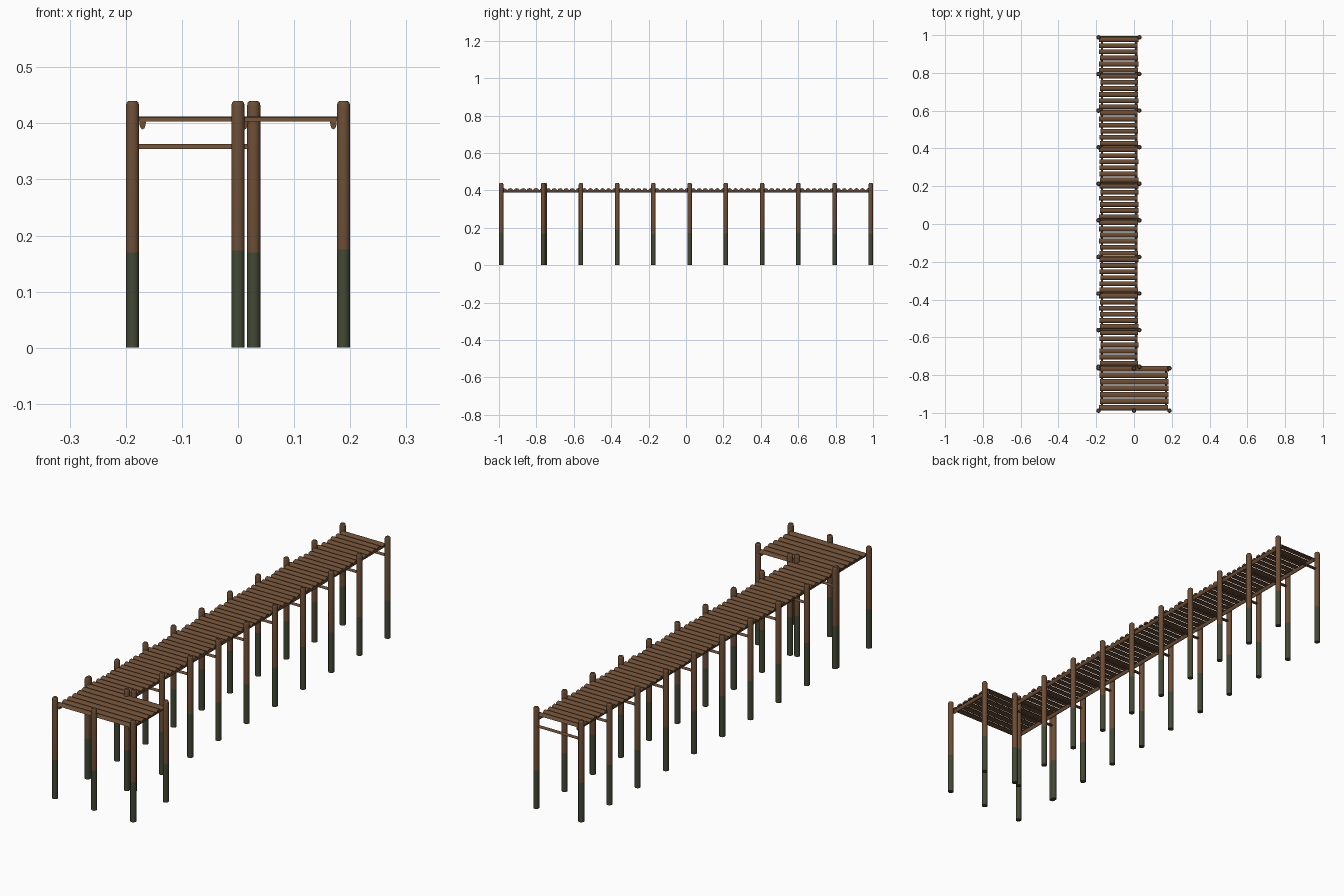
import bpy, math, random
from mathutils import Matrix, Vector

random.seed(4)
old = bpy.data.objects.get("Cube")
if old:
    bpy.data.objects.remove(old)


def material(name, color):
    m = bpy.data.materials.new(name)
    m.use_nodes = True
    m.diffuse_color = color
    m.node_tree.nodes["Principled BSDF"].inputs["Base Color"].default_value = color
    return m


WOOD = material("brown wood", (0.15, 0.075, 0.036, 1))
ALGAE = material("algae green wood", (0.055, 0.065, 0.034, 1))


def add_mesh(name, verts, faces, mats):
    mesh = bpy.data.meshes.new(name)
    mesh.from_pydata(verts, [], faces)
    for m in mats:
        mesh.materials.append(m)
    obj = bpy.data.objects.new(name, mesh)
    bpy.context.collection.objects.link(obj)
    for p in mesh.polygons:
        p.use_smooth = len(p.vertices) == 4
    return obj


def post(name, x, y, waterline):
    # Stacked rings: straight shaft, wet lower part, rounded top
    n, r, h = 12, 0.012, 0.44
    rings = [(r, 0), (r, waterline), (r, h - 0.009), (r * 0.88, h - 0.003), (r * 0.6, h)]
    verts = [(x + q * math.cos(math.tau * i / n), y + q * math.sin(math.tau * i / n), z)
             for q, z in rings for i in range(n)]
    faces = [(k * n + i, k * n + (i + 1) % n, (k + 1) * n + (i + 1) % n, (k + 1) * n + i)
             for k in range(len(rings) - 1) for i in range(n)]
    faces += [tuple(reversed(range(n))), tuple(range((len(rings) - 1) * n, len(rings) * n))]
    obj = add_mesh(name, verts, faces, [WOOD, ALGAE])
    for p in obj.data.polygons:
        p.material_index = int(p.center.z < waterline)


def half_log(name, start, end, width, height, up=1):
    # Half-round timber, its flat side down (up=1) or up (up=-1)
    a, b = Vector(start), Vector(end)
    side = (b - a).normalized().cross(Vector((0, 0, 1)))
    n = 7
    section = [(math.cos(math.pi * i / (n - 1)) * width / 2,
                math.sin(math.pi * i / (n - 1)) * height * up) for i in range(n)]
    verts = [p + side * s + Vector((0, 0, z)) for p in (a, b) for s, z in section]
    faces = [(i, (i + 1) % n, n + (i + 1) % n, n + i) for i in range(n)]
    faces += [tuple(reversed(range(n))), tuple(range(n, 2 * n))]
    if up > 0:
        faces = [tuple(reversed(f)) for f in faces]
    obj = add_mesh(name, verts, faces, [WOOD])
    obj.data.polygons[n - 1].use_smooth = False
    obj.data.set_sharp_from_angle(angle=math.radians(40))


LEFT, RIGHT, END = -0.188, 0.028, 0.988
PITCH = 0.1937
DECK = 0.403

# Walkway posts with a cross beam joining each pair
for i in range(10):
    y = END - PITCH * i
    for x in (LEFT, RIGHT):
        post("walkway_post", x, y, 0.172 + random.uniform(-0.008, 0.02))
    half_log("cross_beam", (LEFT, y, 0.354), (RIGHT, y, 0.354), 0.012, 0.009)

# Platform posts
for y in (-END, -0.764):
    for x in (LEFT, 0, -LEFT):
        post("platform_post", x, y, 0.172 + random.uniform(-0.006, 0.006))

# Long rails under the planks
for x in (-0.17, 0.012):
    half_log("walkway_rail", (x, -0.765, DECK), (x, END, DECK), 0.012, 0.014, -1)
for x in (-0.17, 0.17):
    half_log("platform_rail", (x, -END, DECK), (x, -0.76, DECK), 0.012, 0.014, -1)

# Walkway planks, slightly uneven in length
count = 54
for i in range(count):
    y = -0.737 + (END - 0.012 + 0.737) * i / (count - 1)
    a, b = (random.uniform(-0.004, 0.004) for _ in range(2))
    half_log("walkway_plank", (-0.182 + a, y, DECK), (0.021 + b, y, DECK), 0.025, 0.009)

# Platform planks
for i in range(7):
    y = -0.974 + 0.0345 * i
    a, b = (random.uniform(-0.003, 0.003) for _ in range(2))
    half_log("platform_plank", (-0.182 + a, y, DECK), (0.182 + b, y, DECK), 0.029, 0.009)
